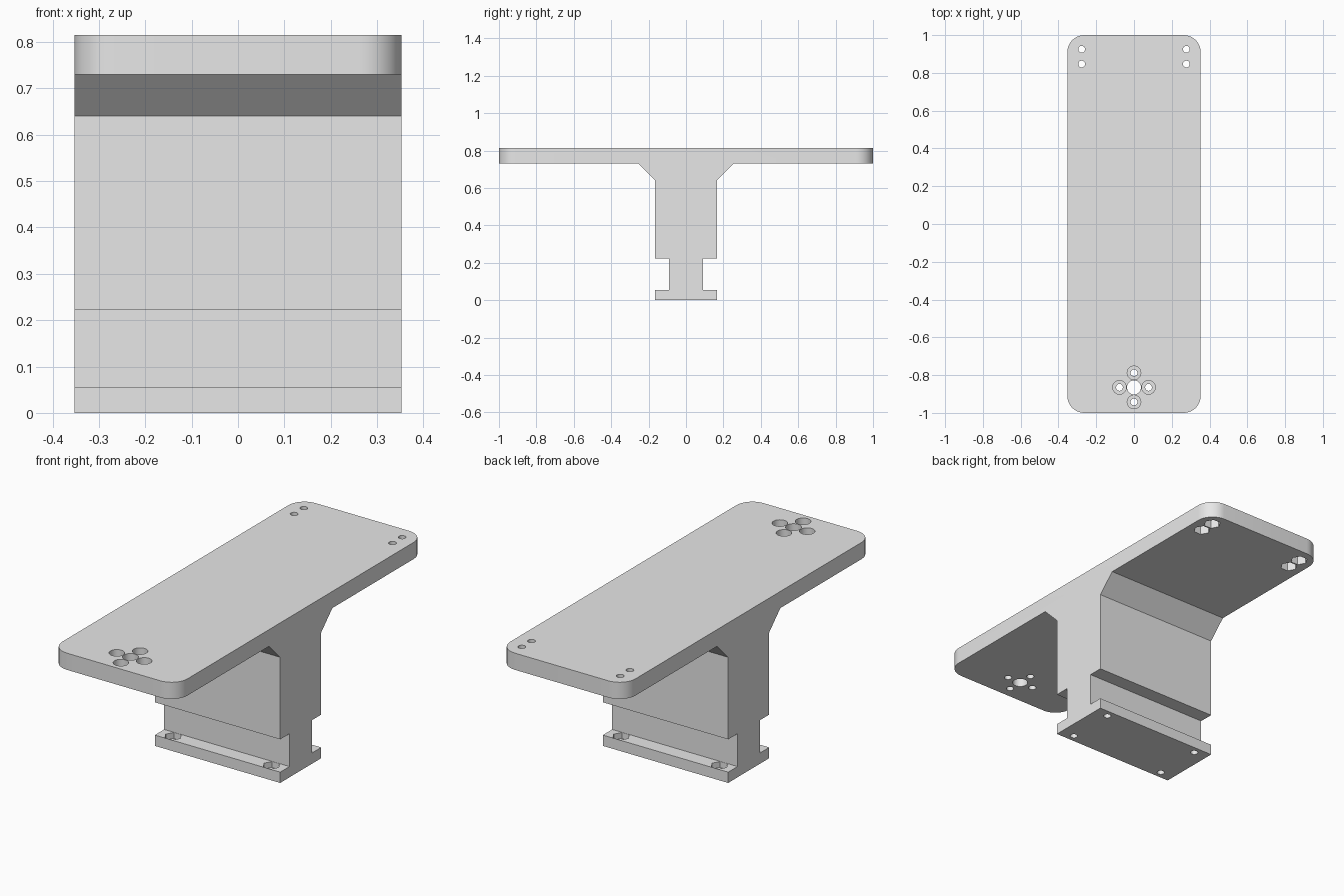
import bpy, bmesh, math
from mathutils import Matrix

cube = bpy.data.objects.get("Cube")
if cube:
    bpy.data.objects.remove(cube, do_unlink=True)

HALF_W, TOP, PLATE_Z, FOOT_Z = 0.353, 0.815, 0.73, 0.055

grey = bpy.data.materials.new("plain grey")
grey.use_nodes = True
grey.diffuse_color = (0.8, 0.8, 0.8, 1)
grey.node_tree.nodes["Principled BSDF"].inputs["Base Color"].default_value = (0.8, 0.8, 0.8, 1)


def add_object(name, bm):
    mesh = bpy.data.meshes.new(name)
    bmesh.ops.recalc_face_normals(bm, faces=bm.faces[:])
    bm.to_mesh(mesh)
    bm.free()
    mesh.materials.append(grey)
    ob = bpy.data.objects.new(name, mesh)
    bpy.context.scene.collection.objects.link(ob)
    return ob


def drill(bm, x, y, z0, z1, radius, sides=32):
    # Quarter turn puts the hexagon points along x and its flats along y
    at = Matrix.Translation((x, y, (z0 + z1) / 2)) @ Matrix.Rotation(math.pi / 2, 4, 'Z')
    bmesh.ops.create_cone(bm, cap_ends=True, segments=sides, radius1=radius,
                          radius2=radius, depth=z1 - z0, matrix=at)


# T-shaped body: half profile (y, z) mirrored, then swept along x
half = [(0.165, 0), (0.165, FOOT_Z), (0.09, FOOT_Z), (0.09, 0.222), (0.165, 0.222),
        (0.165, 0.64), (0.255, PLATE_Z), (1, PLATE_Z), (1, TOP)]
profile = half + [(-y, z) for y, z in reversed(half)]
bm = bmesh.new()
right, left = [[bm.verts.new((x, y, z)) for y, z in profile] for x in (-HALF_W, HALF_W)]
bm.faces.new(left)
bm.faces.new(right[::-1])
for i in range(len(profile)):
    bm.faces.new((right[i - 1], right[i], left[i], left[i - 1]))

# Rounded plate corners
corners = [e for e in bm.edges if all(abs(v.co.y) > 0.99 for v in e.verts)
           and abs(e.verts[0].co.z - e.verts[1].co.z) > 0.01]
bmesh.ops.bevel(bm, geom=corners, offset=0.09, segments=10, profile=0.5, affect='EDGES')
body = add_object("mounting_bracket", bm)

# Hex nut recesses and their through holes, on the plate and the foot
pockets, holes = bmesh.new(), bmesh.new()
for x in (-0.277, 0.277):
    for y in (0.847, 0.925):
        drill(pockets, x, y, PLATE_Z - 0.05, PLATE_Z + 0.045, 0.041, 6)
        drill(holes, x, y, PLATE_Z - 0.1, TOP + 0.1, 0.018)
    for y in (-0.127, 0.127):
        drill(pockets, x, y, FOOT_Z - 0.03, FOOT_Z + 0.06, 0.041, 6)
        drill(holes, x, y, -0.1, FOOT_Z + 0.08, 0.018)

# Round hole group with counterbores at the front end of the plate
CY = -0.865
drill(holes, 0, CY, PLATE_Z - 0.1, TOP + 0.1, 0.037)
for k in range(4):
    a = k * math.pi / 2
    x, y = 0.077 * math.cos(a), CY + 0.077 * math.sin(a)
    drill(pockets, x, y, TOP - 0.045, TOP + 0.05, 0.036)
    drill(holes, x, y, PLATE_Z - 0.1, TOP + 0.1, 0.018)

# Cut the recesses and holes
bpy.context.view_layer.objects.active = body
body.select_set(True)
for name, cutter_bm in (("pocket_cutter", pockets), ("hole_cutter", holes)):
    cutter = add_object(name, cutter_bm)
    cutter.hide_render = True
    mod = body.modifiers.new(name, 'BOOLEAN')
    mod.operation, mod.solver, mod.object = 'DIFFERENCE', 'EXACT', cutter
    bpy.context.view_layer.update()
    bpy.ops.object.modifier_apply(modifier=mod.name)
    bpy.data.objects.remove(cutter, do_unlink=True)

bpy.ops.object.shade_smooth_by_angle(angle=math.radians(30))
